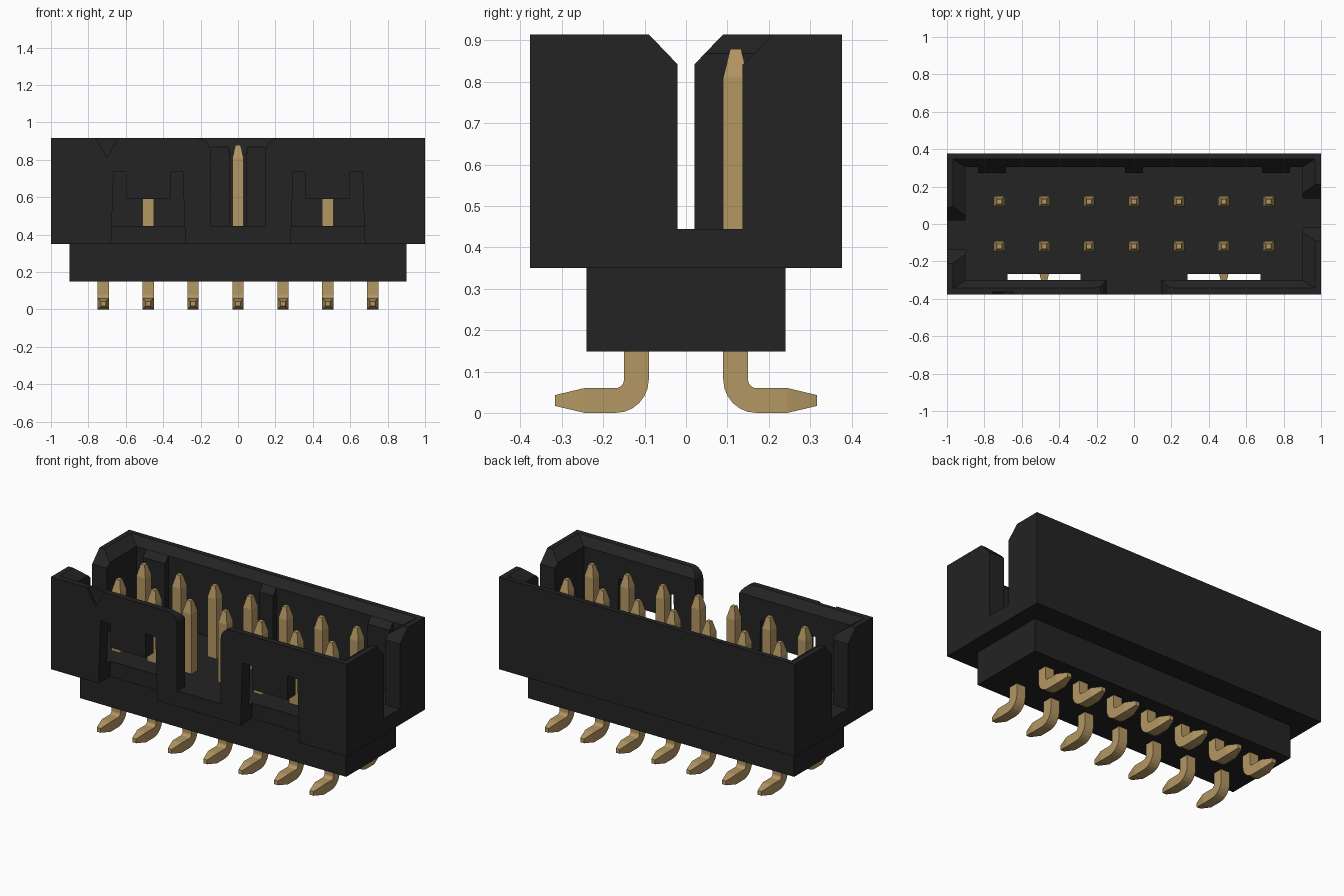
import bpy, bmesh, math

if "Cube" in bpy.data.objects:
    bpy.data.objects.remove(bpy.data.objects["Cube"])


def material(name, rgb):
    m = bpy.data.materials.new(name)
    m.diffuse_color = (*rgb, 1)
    m.use_nodes = True
    m.node_tree.nodes["Principled BSDF"].inputs["Base Color"].default_value = m.diffuse_color
    return m


BLACK = material("black_plastic", (0.017, 0.017, 0.017))
GOLD = material("gold_metal", (0.46, 0.31, 0.125))


def loft(name, rings, mat):
    """Solid through a list of rings with equal point counts."""
    bm = bmesh.new()
    vs = [[bm.verts.new(p) for p in r] for r in rings]
    n = len(rings[0])
    bm.faces.new(vs[0])
    bm.faces.new(vs[-1])
    for a, b in zip(vs, vs[1:]):
        for i in range(n):
            j = (i + 1) % n
            bm.faces.new((a[i], a[j], b[j], b[i]))
    bmesh.ops.recalc_face_normals(bm, faces=bm.faces)
    me = bpy.data.meshes.new(name)
    bm.to_mesh(me)
    bm.free()
    me.materials.append(mat)
    ob = bpy.data.objects.new(name, me)
    bpy.context.collection.objects.link(ob)
    return ob


def rect(x0, x1, y0, y1, z):
    return [(x0, y0, z), (x1, y0, z), (x1, y1, z), (x0, y1, z)]


def prism_xz(name, pts, y0, y1):
    return loft(name, [[(x, y, z) for x, z in pts] for y in (y0, y1)], BLACK)


def prism_yz(name, pts, x0, x1):
    return loft(name, [[(x, y, z) for y, z in pts] for x in (x0, x1)], BLACK)


def cut(target, cutter):
    mod = target.modifiers.new("cut", 'BOOLEAN')
    mod.operation = 'DIFFERENCE'
    mod.solver = 'EXACT'
    mod.object = cutter
    bpy.context.view_layer.objects.active = target
    bpy.ops.object.modifier_apply(modifier=mod.name)
    bpy.data.objects.remove(cutter, do_unlink=True)


TOP, FLOOR = 0.915, 0.445

# Shroud with chamfered cavity
shroud = loft("shroud", [rect(-1, 1, -.377, .377, z) for z in (.35, TOP)], BLACK)
cut(shroud, loft("cavity", [rect(-.9, .9, -.30, .305, FLOOR),
                            rect(-.9, .9, -.30, .305, .868),
                            rect(-.967, .967, -.342, .347, TOP),
                            rect(-.967, .967, -.342, .347, 1.0)], BLACK))

# Key slot in the front wall, rounded at the upper corners
side = [(.147, FLOOR)]
for i in range(7):
    a = math.radians(15 * i)
    side.append((.147 + .07 * (1 - math.cos(a)), TOP - .07 + .07 * math.sin(a)))
side.append((.217, 1.0))
cut(shroud, prism_xz("key_slot", side + [(-x, z) for x, z in reversed(side)], -.5, -.28))

# Slots in the two end walls, turned half a turn from each other
for s in (1, -1):
    pts = [(-.02, FLOOR), (.137, FLOOR), (.137, .842), (.21, TOP), (.21, 1.0),
           (-.09, 1.0), (-.09, TOP), (-.02, .842)]
    cut(shroud, prism_yz("end_slot", [(s * y, z) for y, z in pts], s * .88, s * 1.1))

# Latch windows with a hanging tab in the front wall
for c in (-.48, .48):
    pts = [(-.2, .3), (.2, .3), (.195, .45), (.185, .735), (.118, .735), (.118, .59),
           (-.118, .59), (-.118, .735), (-.185, .735), (-.195, .45)]
    cut(shroud, prism_xz("window", [(c + x, z) for x, z in pts], -.5, -.268))

# First-pin triangle mark
cut(shroud, prism_xz("mark", [(-.765, .93), (-.635, .93), (-.7, .81)], -.5, -.363))

# Guide ribs inside the back wall
for c, w in ((-.76, .075), (0, .047), (.76, .075)):
    prism_yz("guide_rib", [(.273, .44), (.312, .44), (.312, .875), (.273, .83)], c - w, c + w)

# Lower base
loft("base", [rect(-.9, .9, -.24, .24, z) for z in (.148, .35)], BLACK)

# Bent pins: (y, z, angle of travel, half width)
path = [(.12, .88, 0, .013), (.12, .81, 0, .03)]
for i in range(7):
    a = math.radians(15 * i)
    path.append((.17 - .05 * math.cos(a), .08 - .05 * math.sin(a), a, .03))
path += [(.245, .03, math.pi / 2, .03), (.317, .03, math.pi / 2, .013)]
for s in (1, -1):
    for k in range(-3, 4):
        rings = []
        for y, z, a, h in path:
            ny, nz = math.cos(a), math.sin(a)
            rings.append([(k * .24 + u * h, s * (y + v * h * ny), z + v * h * nz)
                          for u, v in ((-1, -1), (1, -1), (1, 1), (-1, 1))])
        loft("pin", rings, GOLD)
